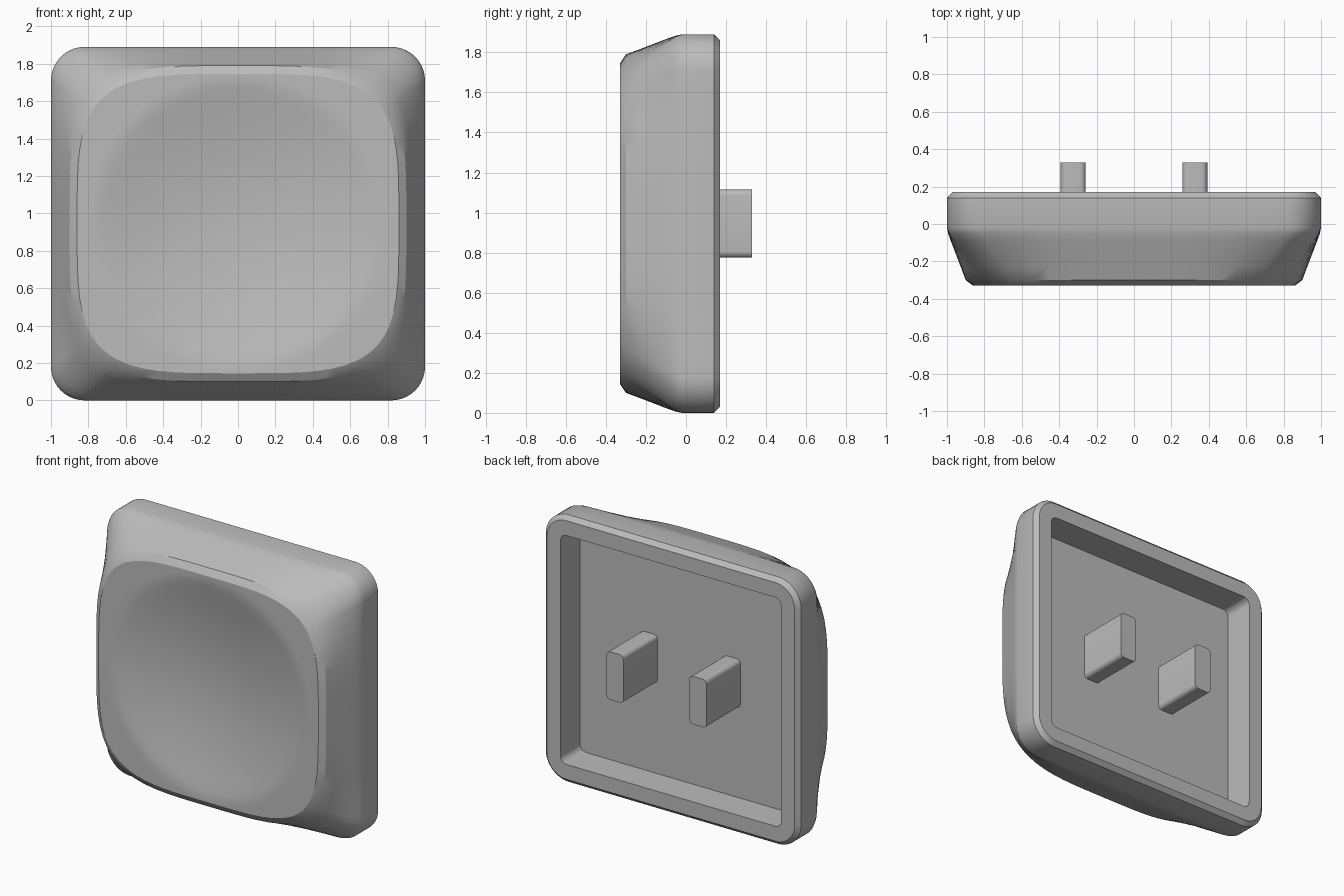
import bpy, bmesh
from math import sin, cos, pi, atan2, hypot, radians

cube = bpy.data.objects.get("Cube")
if cube:
    bpy.data.objects.remove(cube)

MID_Z = 0.945
HALF_W, HALF_H = 1.0, 0.945

plastic = bpy.data.materials.new("grey plastic")
plastic.use_nodes = True
GREY = (0.5, 0.5, 0.5, 1)
plastic.diffuse_color = GREY
plastic.node_tree.nodes["Principled BSDF"].inputs["Base Color"].default_value = GREY


def rounded_rect(hw, hh, r, arc=10, side=16):
    """Rounded rectangle outline, with extra points along the straight sides."""
    corners = []
    for k, (sx, sy) in enumerate([(1, 1), (-1, 1), (-1, -1), (1, -1)]):
        cx, cy = sx * (hw - r), sy * (hh - r)
        angles = [(k + i / arc) * pi / 2 for i in range(arc + 1)]
        corners.append([(cx + r * cos(a), cy + r * sin(a)) for a in angles])
    pts = []
    for k, corner in enumerate(corners):
        pts += corner
        (x0, y0), (x1, y1) = corner[-1], corners[(k + 1) % 4][0]
        pts += [(x0 + (x1 - x0) * i / side, y0 + (y1 - y0) * i / side) for i in range(1, side)]
    return pts


def squircle(hw, hh, guide, n=4):
    """Soft square outline, sampled in the directions of the guide points."""
    pts = []
    for x, y in guide:
        c, s = cos(atan2(y, x)), sin(atan2(y, x))
        r = (abs(c / hw) ** n + abs(s / hh) ** n) ** (-1 / n)
        pts.append((r * c, r * s))
    return pts


def blend(a, b, t):
    return [(p[0] + (q[0] - p[0]) * t, p[1] + (q[1] - p[1]) * t) for p, q in zip(a, b)]


def loft(name, rings, sharp=30):
    """Skin rings of (x, y, z) points, capping both ends."""
    bm = bmesh.new()
    loops = [[bm.verts.new((x, y, z + MID_Z)) for x, y, z in ring] for ring in rings]
    n = len(loops[0])
    for a, b in zip(loops, loops[1:]):
        for i in range(n):
            j = (i + 1) % n
            bm.faces.new((a[i], a[j], b[j], b[i]))
    bm.faces.new(loops[0])
    bm.faces.new(loops[-1])
    bmesh.ops.recalc_face_normals(bm, faces=bm.faces)
    mesh = bpy.data.meshes.new(name)
    bm.to_mesh(mesh)
    bm.free()
    mesh.materials.append(plastic)
    obj = bpy.data.objects.new(name, mesh)
    bpy.context.collection.objects.link(obj)
    bpy.ops.object.select_all(action='DESELECT')
    obj.select_set(True)
    bpy.context.view_layer.objects.active = obj
    bpy.ops.object.shade_smooth_by_angle(angle=radians(sharp))
    return obj


def flat(outline, y):
    return [(x, y, z) for x, z in outline]


# Outlines of the cap, from the back cavity to the front face
body = rounded_rect(HALF_W, HALF_H, 0.18)
rim = rounded_rect(HALF_W - 0.03, HALF_H - 0.03, 0.15)
cavity = rounded_rect(HALF_W - 0.135, HALF_H - 0.135, 0.05)
shoulder = squircle(0.9, 0.845, body)
face = squircle(0.86, 0.80, body)

rings = [flat(cavity, -0.05), flat(cavity, 0.17), flat(rim, 0.17), flat(body, 0.14)]
for y, t in [(-0.02, 0), (-0.05, 0.06), (-0.09, 0.2), (-0.16, 0.47), (-0.23, 0.74), (-0.3, 1)]:
    rings.append(flat(blend(body, shoulder, t), y))

# Front face with a shallow round dish
DISH_R, DISH_DEPTH, STEPS = 0.77, 0.1, 24
for k in range(STEPS):
    ring = []
    for x, z in face:
        s = 1 - k / STEPS
        u = min(hypot(x * s, z * s) / DISH_R, 1)
        ring.append((x * s, -0.33 + DISH_DEPTH * (1 - u * u) ** 1.15, z * s))
    rings.append(ring)
loft("key_cap", rings)

# Two mounting posts at the back
for side, name in [(1, "left_post"), (-1, "right_post")]:
    outline = [(x + side * 0.325, z) for x, z in rounded_rect(0.067, 0.17, 0.03, arc=6, side=2)]
    loft(name, [flat(outline, -0.06), flat(outline, 0.33)])
